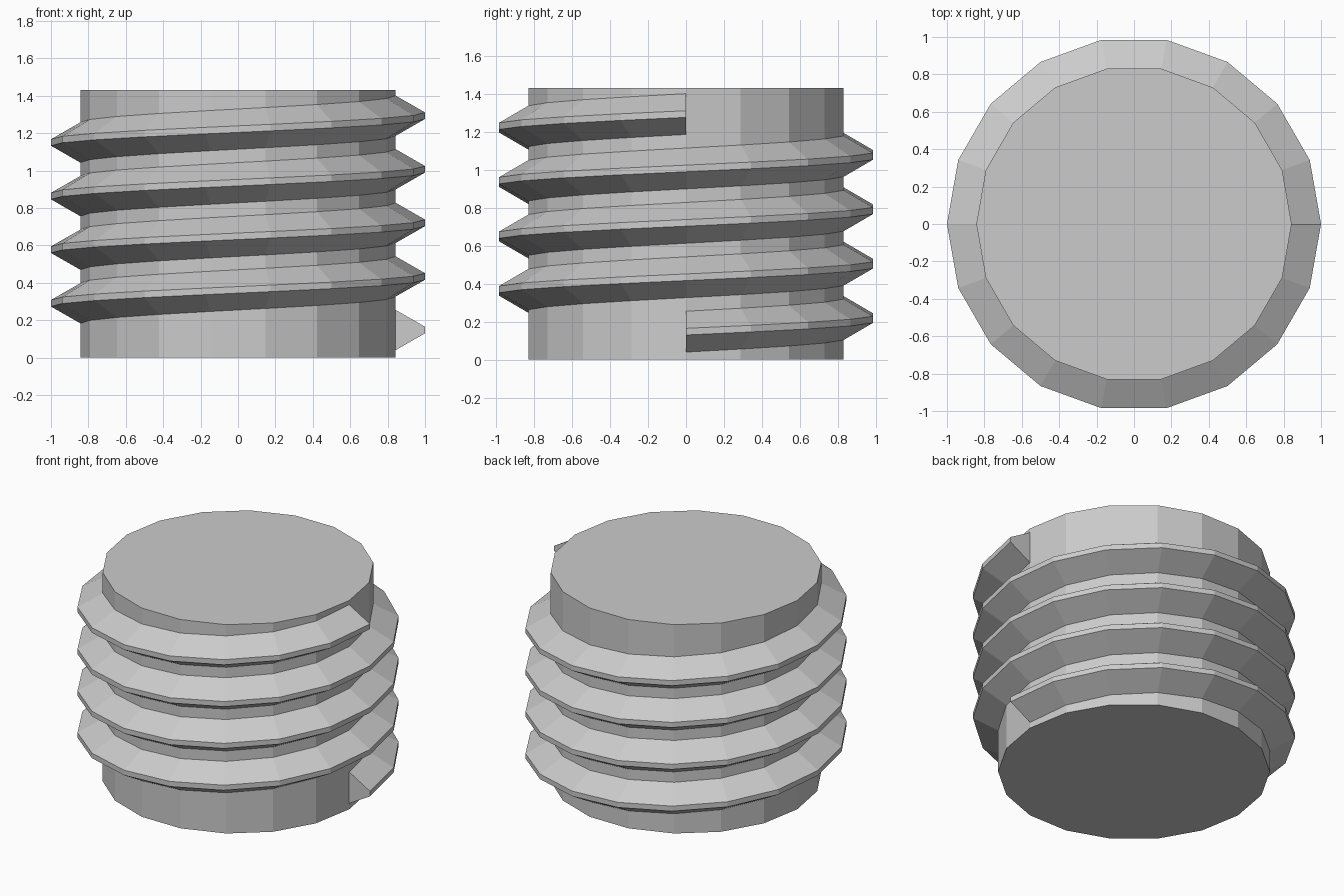
import bpy, bmesh, math

SIDES = 18
TURNS = 4
PITCH = 0.2865
CORE_RADIUS = 0.843
CREST_RADIUS = 1.0
HEIGHT = 1.43

cube = bpy.data.objects.get("Cube")
if cube:
    bpy.data.objects.remove(cube, do_unlink=True)

# Single plain grey
grey = bpy.data.materials.new("plain grey")
grey.use_nodes = True
grey.diffuse_color = (0.6, 0.6, 0.6, 1)
grey.node_tree.nodes["Principled BSDF"].inputs["Base Color"].default_value = grey.diffuse_color


def add_object(name, bm):
    bmesh.ops.recalc_face_normals(bm, faces=bm.faces[:])
    mesh = bpy.data.meshes.new(name)
    bm.to_mesh(mesh)
    bm.free()
    mesh.materials.append(grey)
    obj = bpy.data.objects.new(name, mesh)
    bpy.context.collection.objects.link(obj)
    return obj


def ring_point(radius, step, z):
    a = math.tau * step / SIDES
    return (radius * math.cos(a), radius * math.sin(a), z)


# Core: faceted cylinder with a corner on the +x axis
bm = bmesh.new()
base = bm.faces.new([bm.verts.new(ring_point(CORE_RADIUS, i, 0)) for i in range(SIDES)])
top = bmesh.ops.extrude_face_region(bm, geom=[base], use_keep_orig=True)
bmesh.ops.translate(bm, vec=(0, 0, HEIGHT),
                    verts=[g for g in top["geom"] if isinstance(g, bmesh.types.BMVert)])
add_object("core", bm)

# Thread: trapezoid profile swept up a helix, closed at both ends
profile = [(CORE_RADIUS, 0.04), (CREST_RADIUS, 0.13),
           (CREST_RADIUS, 0.165), (CORE_RADIUS, 0.255)]
bm = bmesh.new()
sections = [[bm.verts.new(ring_point(r, i, z + PITCH * i / SIDES)) for r, z in profile]
            for i in range(SIDES * TURNS + 1)]
for a, b in zip(sections, sections[1:]):
    for k in range(len(profile)):
        n = (k + 1) % len(profile)
        if n:  # the root side lies against the core and stays open
            bm.faces.new((a[k], b[k], b[n], a[n]))
bm.faces.new(sections[0])
bm.faces.new(sections[-1])
add_object("thread", bm)
